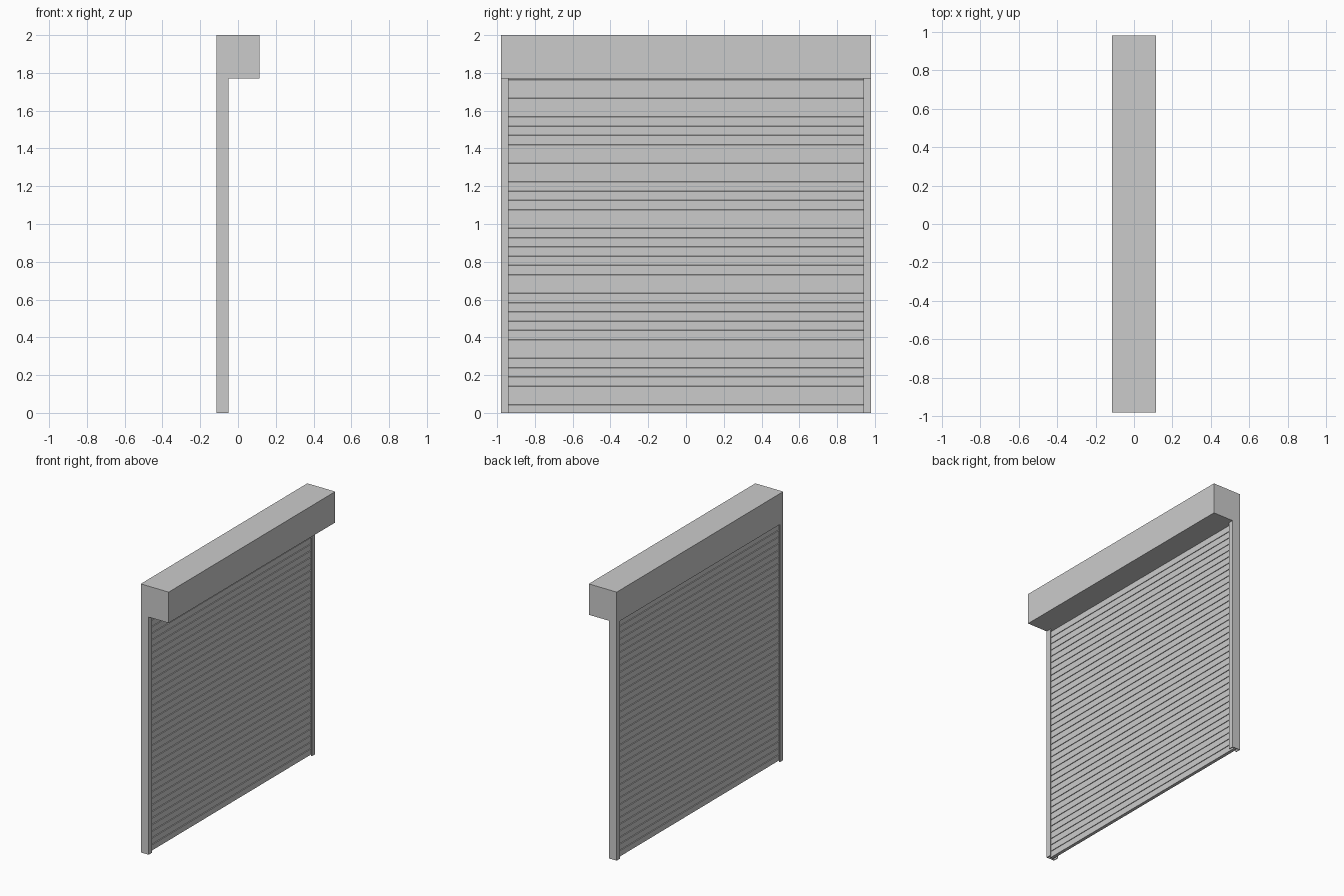
import bpy, bmesh

if "Cube" in bpy.data.objects:
    bpy.data.objects.remove(bpy.data.objects["Cube"])

BACK, FRONT, INNER = -0.115, 0.115, -0.05   # depth limits in x
HALF_W, TOP, SILL = 0.98, 2.0, 1.77
T = 0.005                                   # sheet thickness
MID = (BACK + INNER) / 2


def extrude(name, pts, direction):
    """Closed solid from a planar outline pushed along a direction."""
    bm = bmesh.new()
    face = bm.faces.new([bm.verts.new(p) for p in pts])
    new = bmesh.ops.extrude_face_region(bm, geom=[face])
    bmesh.ops.translate(bm, vec=direction,
                        verts=[g for g in new["geom"] if isinstance(g, bmesh.types.BMVert)])
    bmesh.ops.recalc_face_normals(bm, faces=bm.faces)
    me = bpy.data.meshes.new(name)
    bm.to_mesh(me)
    bm.free()
    ob = bpy.data.objects.new(name, me)
    bpy.context.collection.objects.link(ob)
    return ob


# Roller housing between the end plates
y0 = -HALF_W + T
extrude("roller_housing",
        [(BACK, y0, SILL), (FRONT, y0, SILL), (FRONT, y0, TOP), (BACK, y0, TOP)],
        (0, -2 * y0, 0))

for side, s in (("left", -1), ("right", 1)):
    # L-shaped end plate: housing end and outer web of the guide
    y = s * HALF_W
    outline = [(BACK, 0), (INNER, 0), (INNER, SILL), (FRONT, SILL), (FRONT, TOP), (BACK, TOP)]
    extrude(f"{side}_end_plate", [(x, y, z) for x, z in outline], (0, -s * T, 0))

    # Guide rail channel open towards the curtain
    a, b = s * (HALF_W - T), s * 0.94
    for part, x0, x1 in (("back", BACK, BACK + T), ("front", INNER - T, INNER)):
        extrude(f"{side}_guide_{part}_flange",
                [(x0, a, 0), (x1, a, 0), (x1, b, 0), (x0, b, 0)], (0, 0, SILL))

# Curtain: interlocking slats with a narrow groove between each pair
COUNT = 36
pitch = SILL / COUNT
w, n, g = 0.012, 0.007, 0.007               # body half depth, neck half depth, groove height
half = [(w, 0), (w, pitch - g), (n, pitch - g + 0.002), (n, pitch)]
profile = half + [(-x, z) for x, z in reversed(half)]
slats = extrude("curtain_slats", [(MID + x, -0.965, z) for x, z in profile], (0, 1.93, 0))
mod = slats.modifiers.new("stack", 'ARRAY')
mod.count = COUNT
mod.use_relative_offset = False
mod.use_constant_offset = True
mod.constant_offset_displace = (0, 0, pitch)
